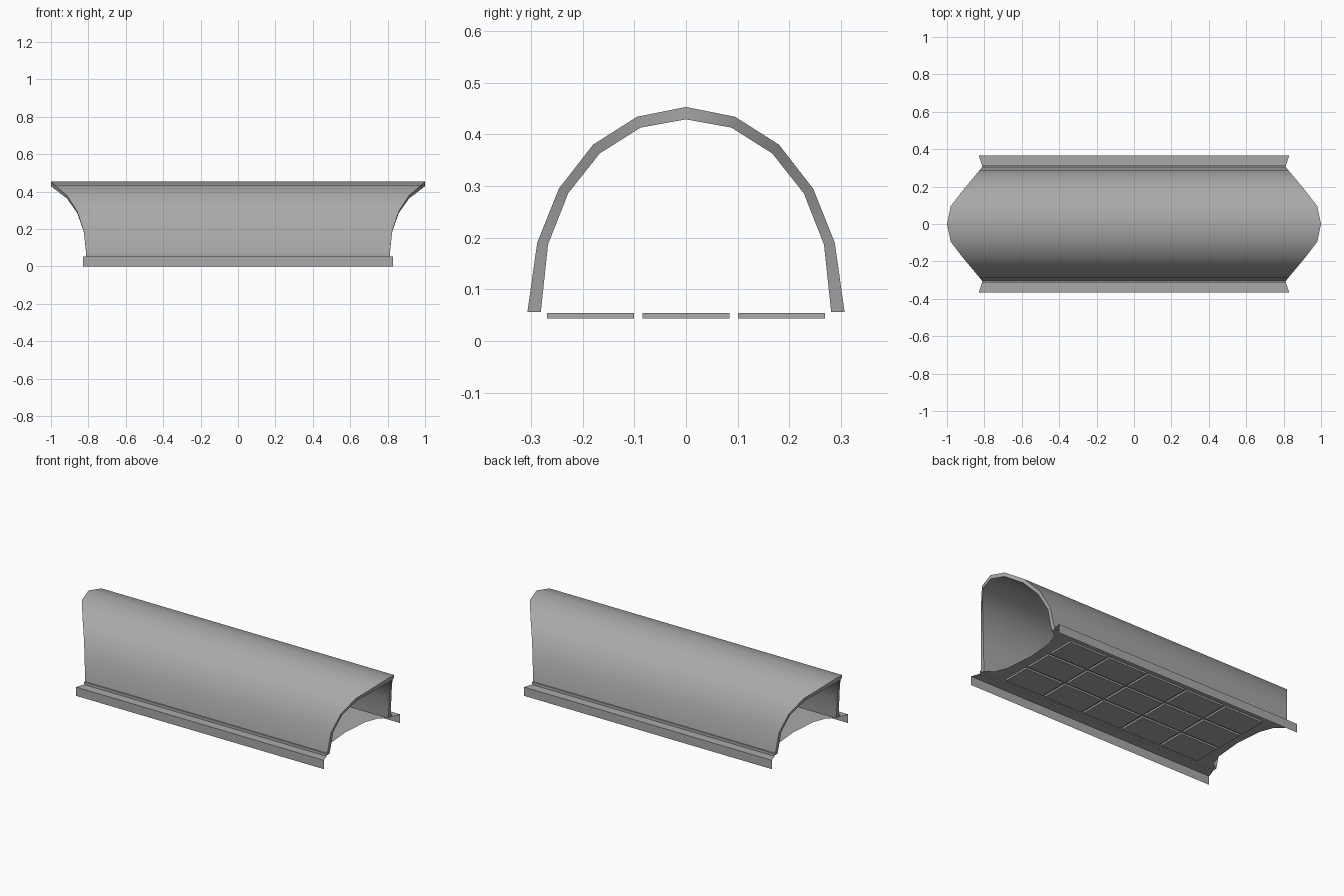
import bpy, math

cube = bpy.data.objects.get("Cube")
if cube:
    bpy.data.objects.remove(cube, do_unlink=True)

GREY = (0.4, 0.4, 0.4, 1)
mat = bpy.data.materials.new("mid_grey")
mat.use_nodes = True
mat.diffuse_color = GREY
mat.node_tree.nodes["Principled BSDF"].inputs["Base Color"].default_value = GREY


def make(name, verts, faces, smooth=False):
    mesh = bpy.data.meshes.new(name)
    mesh.from_pydata(verts, [], faces)
    mesh.materials.append(mat)
    obj = bpy.data.objects.new(name, mesh)
    bpy.context.collection.objects.link(obj)
    if smooth:
        bpy.ops.object.select_all(action='DESELECT')
        obj.select_set(True)
        bpy.context.view_layer.objects.active = obj
        bpy.ops.object.shade_smooth_by_angle(angle=math.radians(35))
    return obj


def sweep(name, profile, closed=False, smooth=False):
    """Stretch a (half length, y, z) section along x, with flared ends."""
    n = len(profile)
    verts = [(s * x, y, z) for s in (-1, 1) for x, y, z in profile]
    faces = []
    for i in range(n if closed else n - 1):
        j = (i + 1) % n
        faces.append((i, j, n + j, n + i))
    if closed:
        # rim strips between outer and inner arch at both ends
        for k in range(n // 2 - 1):
            a, b, c, d = k, k + 1, n - 2 - k, n - 1 - k
            faces.append((d, c, b, a))
            faces.append((n + a, n + b, n + c, n + d))
    return make(name, verts, faces, smooth)


def mirror_y(half):
    return half + [(x, -y, z) for x, y, z in reversed(half[:-1])]


# Arched canopy shell, ends flaring out towards the ridge
flare = [0.81, 0.825, 0.86, 0.915, 0.98, 1.0]
outer = [(.307, .056), (.288, .19), (.246, .295), (.18, .38), (.095, .434), (0, .453)]
inner = [(.281, .056), (.267, .187), (.228, .286), (.167, .363), (.088, .413), (0, .429)]
arch_out = mirror_y([(x, y, z) for x, (y, z) in zip(flare, outer)])
arch_in = mirror_y([(x, y, z) for x, (y, z) in zip(flare, inner)])
sweep("canopy_shell", arch_out + arch_in[::-1], closed=True, smooth=True)

# Thin folded side rails with a raised lip against the shell
rail = [(.83, .365, 0), (.83, .365, .053), (.812, .3125, .053),
        (.812, .3125, .069), (.81, .3, .069)]
for side, name in ((-1, "front_rail"), (1, "back_rail")):
    sweep(name, [(x, side * y, z) for x, y, z in rail][::-side])

# Floor sheet with ends curving inwards
end = mirror_y([(.81, .285, .055), (.765, .25, .055), (.735, .17, .055), (.72, 0, .055)])
sweep("floor_sheet", end)

# Grid of thin panels under the floor
COLS, PITCH_X, PITCH_Y = 5, 0.27, 0.185
sx, sy = 0.127, 0.084
for col in range(COLS):
    for row in range(3):
        cx, cy = (col - (COLS - 1) / 2) * PITCH_X, (row - 1) * PITCH_Y
        bpy.ops.mesh.primitive_cube_add(size=1, location=(cx, cy, .0487))
        panel = bpy.context.object
        panel.name = f"floor_panel_{row}_{col}"
        panel.scale = (2 * sx, 2 * sy, .0105)
        panel.data.materials.append(mat)
